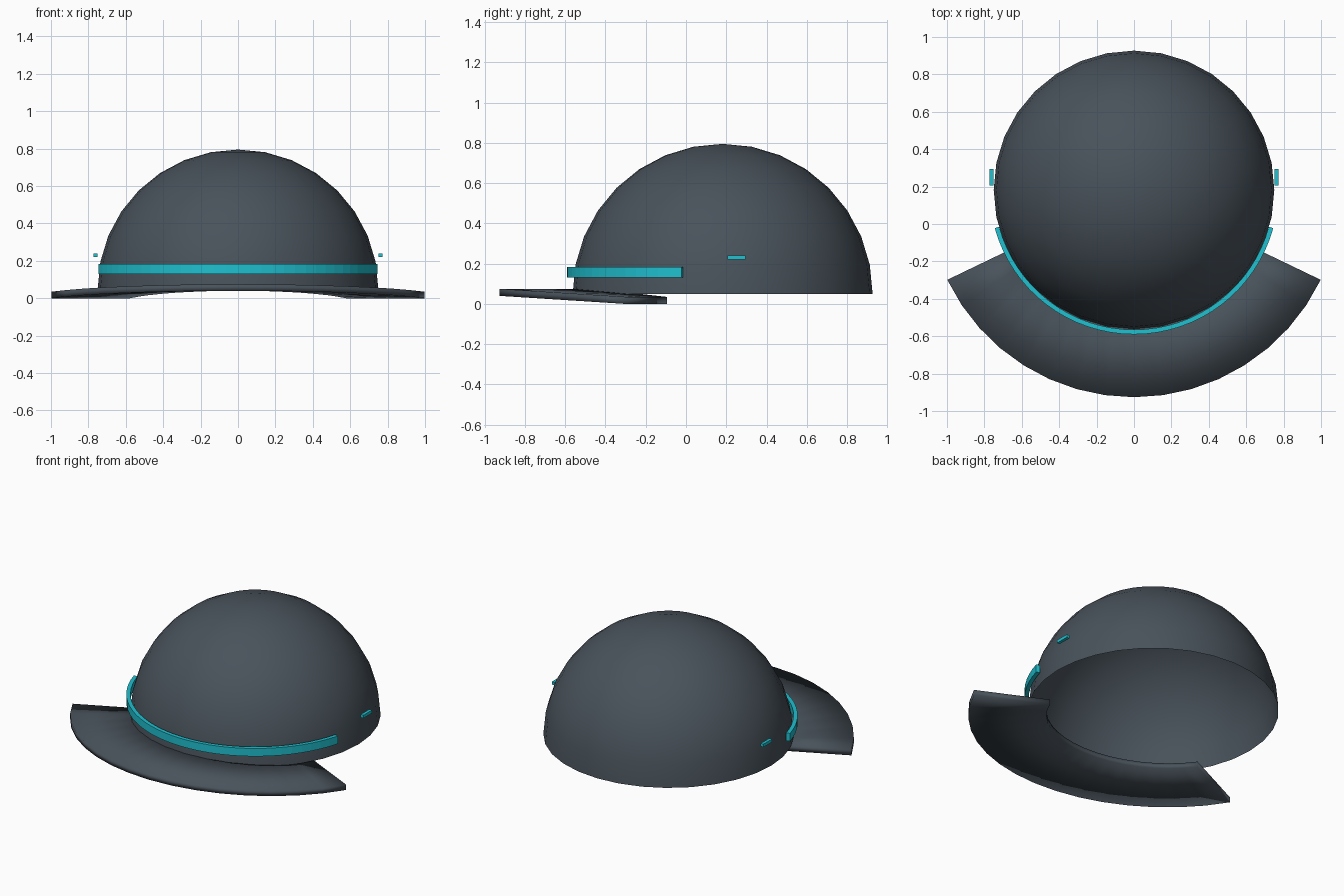
import bpy, bmesh, math

if "Cube" in bpy.data.objects:
    bpy.data.objects.remove(bpy.data.objects["Cube"])

CY = 0.182  # y of the crown's centre


def material(name, rgb):
    m = bpy.data.materials.new(name)
    m.diffuse_color = (*rgb, 1.0)
    m.use_nodes = True
    m.node_tree.nodes["Principled BSDF"].inputs["Base Color"].default_value = m.diffuse_color
    return m


SLATE = material("dark slate", (0.066, 0.085, 0.104))
TEAL = material("bright teal", (0.014, 0.53, 0.63))


def finish(name, bm, mat, smooth):
    bmesh.ops.recalc_face_normals(bm, faces=bm.faces)
    for f in bm.faces:
        f.smooth = smooth
    me = bpy.data.meshes.new(name)
    bm.to_mesh(me)
    bm.free()
    me.materials.append(mat)
    ob = bpy.data.objects.new(name, me)
    bpy.context.collection.objects.link(ob)
    return ob


def arc_bar(name, mat, r_in, r_out, height, end_deg, steps, z_at, smooth):
    """Rectangular section swept round the front of the crown."""
    bm = bmesh.new()
    rings = []
    for i in range(steps + 1):
        a = math.radians(end_deg + (180 - 2 * end_deg) * i / steps)
        z = z_at(math.sin(a))
        rings.append([bm.verts.new((r * math.cos(a), CY - r * math.sin(a), z + h))
                      for r, h in ((r_in, 0), (r_out, 0), (r_out, height), (r_in, height))])
    for p, q in zip(rings, rings[1:]):
        for k in range(4):
            n = (k + 1) % 4
            bm.faces.new((p[k], p[n], q[n], q[k]))
    bm.faces.new(rings[0])
    bm.faces.new(rings[-1])
    return finish(name, bm, mat, smooth)


# Crown: open hemispherical shell
bm = bmesh.new()
bmesh.ops.create_uvsphere(bm, u_segments=32, v_segments=16, radius=0.745)
bmesh.ops.delete(bm, geom=[v for v in bm.verts if v.co.z < -0.01], context='VERTS')
for v in bm.verts:
    v.co.x *= 1.007
    v.co.y += CY
    v.co.z += 0.05
crown = finish("crown", bm, SLATE, True)

# Brim: fan-shaped visor that arches up toward the middle
END = 25.7
S0 = math.sin(math.radians(END))
arc_bar("visor", SLATE, 0.64, 1.108, 0.035, END, 16,
        lambda s: 0.04 * (s - S0) / (1 - S0), True)

# Trim band round the front of the crown
arc_bar("front_band", TEAL, 0.747, 0.772, 0.052, 15.3, 32, lambda s: 0.131, False)

# Small clips on both sides
for side, label in ((-1, "left"), (1, "right")):
    bm = bmesh.new()
    bmesh.ops.create_cube(bm, size=1)
    for v in bm.verts:
        v.co.x = v.co.x * 0.02 + side * 0.762
        v.co.y = v.co.y * 0.09 + 0.25
        v.co.z = v.co.z * 0.02 + 0.23
    finish(label + "_clip", bm, TEAL, False)
